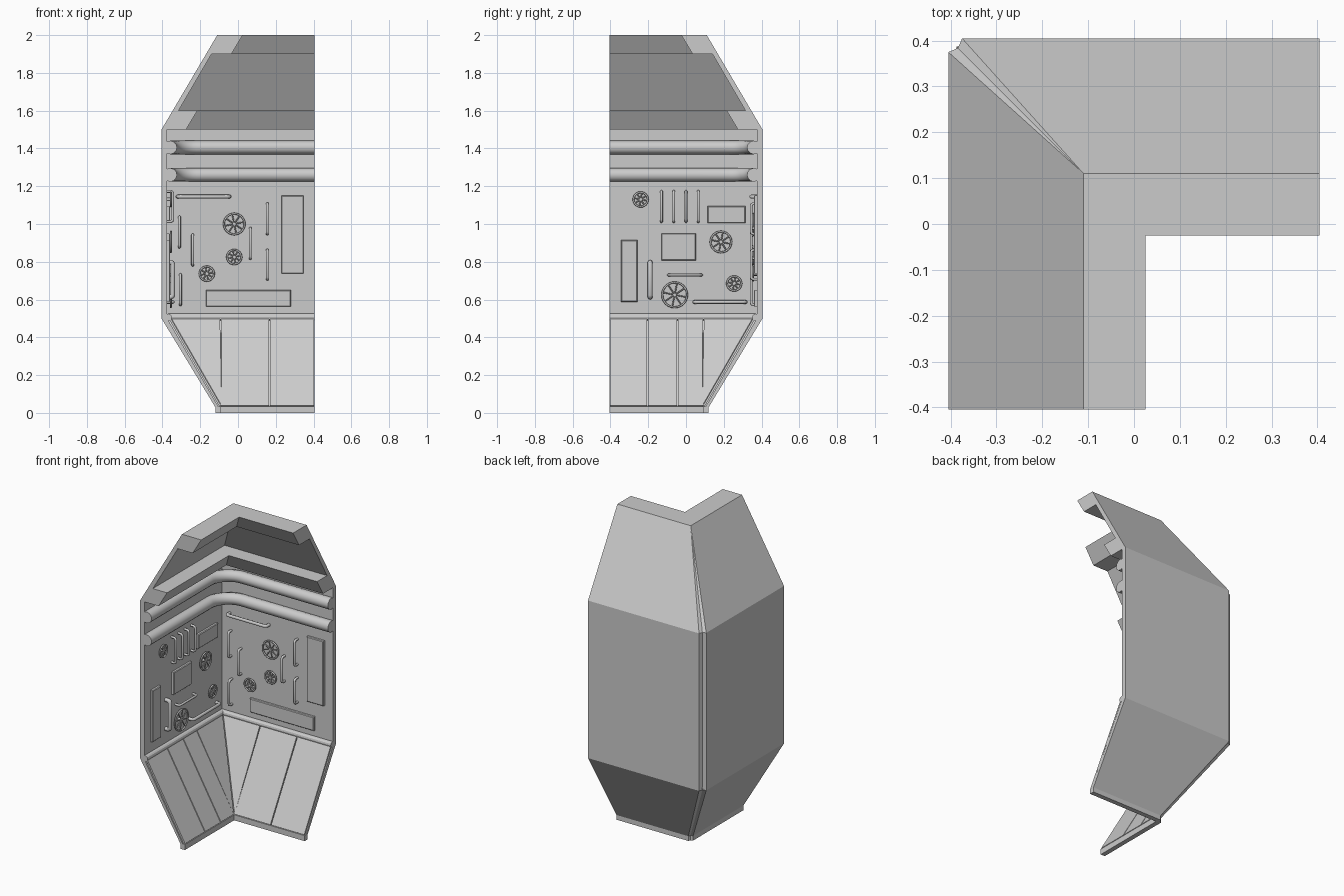
import bpy, bmesh, math
from mathutils import Vector

if "Cube" in bpy.data.objects:
    bpy.data.objects.remove(bpy.data.objects["Cube"])

W = 0.405      # half width of the corner piece
SKIN = 0.03    # wall thickness


def P(w, s, d, z):
    """Wing w (0 back, 1 left), s along the wall from the corner, d depth inward."""
    return Vector((s, W - d, z)) if w == 0 else Vector((d - W, -s, z))


def mesh_object(name, bm):
    bmesh.ops.remove_doubles(bm, verts=bm.verts, dist=1e-5)
    bmesh.ops.recalc_face_normals(bm, faces=bm.faces)
    me = bpy.data.meshes.new(name)
    bm.to_mesh(me)
    bm.free()
    ob = bpy.data.objects.new(name, me)
    bpy.context.collection.objects.link(ob)
    return ob


def loft(name, rings):
    """Skin closed rings of equal length and cap both ends."""
    bm = bmesh.new()
    vs = [[bm.verts.new(p) for p in r] for r in rings]
    n = len(vs[0])
    for a, b in zip(vs, vs[1:]):
        for i in range(n):
            j = (i + 1) % n
            bm.faces.new((a[i], a[j], b[j], b[i]))
    bm.faces.new(vs[0])
    bm.faces.new(vs[-1])
    return mesh_object(name, bm)


def tubes(name, paths, r, res=2):
    """Round tubes; each path is (points, cyclic, radius factor)."""
    cu = bpy.data.curves.new(name, 'CURVE')
    cu.dimensions = '3D'
    cu.bevel_depth = r
    cu.bevel_resolution = res
    cu.use_fill_caps = True
    for pts, cyc, k in paths:
        sp = cu.splines.new('POLY')
        sp.points.add(len(pts) - 1)
        for q, p in zip(sp.points, pts):
            q.co = (*p, 1)
            q.radius = k
        sp.use_cyclic_u = cyc
    ob = bpy.data.objects.new(name, cu)
    bpy.context.collection.objects.link(ob)


# Shell: wall, ceiling and floor profile swept round the corner, with a notched outer edge
profile = [(.285, 0), (.285, .03), (0, .5), (0, 1.5), (.295, 2), (.43, 2), (.37, 1.9),
           (.265, 1.9), (.09, 1.6), (.19, 1.6), (.13, 1.5), (SKIN, 1.5), (SKIN, .5),
           (.3, .035), (.315, .035), (.315, 0)]
notch = [.02, .02, .03, .03] + [0] * 12
pc = list(zip(profile, notch))
loft("wall_shell", [
    [P(0, W, d, z) for d, z in profile],
    [P(0, -W + d + c, d, z) for (d, z), c in pc],
    [P(0, -W + d + c * .7, d + c * .7, z) for (d, z), c in pc],
    [P(1, -W + d + c, d, z) for (d, z), c in pc],
    [P(1, W, d, z) for d, z in profile]])


# Sloped floor panels separated by thin grooves
def floor_panel(w, s0, s1, i):
    g = .003
    top, bot = (.045, .495), (.309, .036)
    rings = []
    for h in (-.004, .007):
        ring = []
        for s, (d, z), side in ((s0, top, g), (s1, top, -g), (s1, bot, -g), (s0, bot, g)):
            d2, z2 = d + h * .86, z + h * .51
            ring.append(P(w, max(s, -W + d2) + side, d2, z2))
        rings.append(ring)
    loft(f"floor_panel_{w}_{i}", rings)


for w, seams in ((0, (-W, -.092, .167, W)), (1, (-W, -.092, .045, .203, W))):
    for i, (a, b) in enumerate(zip(seams, seams[1:])):
        floor_panel(w, a, b, i)

# Skirting rail between wall and floor
ring = [(.036 + .018 * math.cos(t * math.pi / 6), .507 + .018 * math.sin(t * math.pi / 6))
        for t in range(12)]
loft("skirting_rail", [[P(0, W, d, z) for d, z in ring],
                       [P(0, -W + d, d, z) for d, z in ring],
                       [P(1, W, d, z) for d, z in ring]])

# Two large pipes bending round the corner
for n, z in enumerate((1.26, 1.405)):
    d, R = .046, .14
    c = Vector((-W + d + R, W - d - R, z))
    arc = [c + Vector((math.cos(a), math.sin(a), 0)) * R
           for a in (math.pi / 2 + k * math.pi / 20 for k in range(11))]
    tubes(f"pipe_{n}", [([P(0, W, d, z)] + arc + [P(1, W, d, z)], False, 1)], .036, 4)


# Wall fittings
def handle(name, w, s0, z0, s1, z1, r=.0075, out=.03):
    a, b = Vector((s0, z0)), Vector((s1, z1))
    u = (b - a).normalized()
    a, b = a + u * r, b - u * r
    c = .012
    prof = [(a, -.005), (a, out - c), (a + u * c * .3, out - c * .3), (a + u * c, out),
            (b - u * c, out), (b - u * c * .3, out - c * .3), (b, out - c), (b, -.005)]
    tubes(name, [([P(w, p.x, SKIN + h, p.y) for p, h in prof], False, 1)], r)


def wheel(name, w, s, z, r):
    d = SKIN + .02

    def at(a, q, dd=d):
        return P(w, s + q * math.cos(a), dd, z + q * math.sin(a))
    rim = [at(k * math.pi / 12, r - .005) for k in range(24)]
    paths = [(rim, True, 1)]
    for k in range(8):
        a = k * math.pi / 4 + .2
        paths.append(([at(a, .003), at(a, r - .005)], False, .7))
    paths.append(([P(w, s, SKIN - .005, z), P(w, s, d + .005, z)], False, 1.8))
    tubes(name, paths, .005)


def box(name, w, s0, s1, z0, z1, out=.016):
    e = .004
    rings = []
    for h, i in ((-.005, 0), (out - e, 0), (out, e)):
        rings.append([P(w, s, SKIN + h, z) for s, z in
                      ((s0 + i, z0 + i), (s1 - i, z0 + i), (s1 - i, z1 - i), (s0 + i, z1 - i))])
    loft(name, rings)


handles = [
    (0, -.31, .87, -.31, 1.045), (0, -.24, .775, -.24, .95), (0, .065, .81, .065, .985),
    (0, .155, .94, .155, 1.115), (0, .155, .7, .155, .87), (0, -.305, .565, -.305, .74),
    (0, -.33, 1.145, -.035, 1.145, .01),
    (1, .19, .6, .19, .81, .013), (1, -.09, .73, .1, .73), (1, -.325, .587, -.035, .587, .01)]
handles += [(1, s, 1.005, s, 1.18) for s in (-.065, 0, .065, .13)]
for i, h in enumerate(handles):
    handle(f"grab_handle_{i}", *h)

for i, v in enumerate([(0, -.02, 1.0, .06), (0, -.02, .825, .043), (0, -.165, .737, .043),
                       (1, .24, 1.13, .043), (1, -.185, .905, .06), (1, -.255, .685, .043),
                       (1, .06, .625, .071)]):
    wheel(f"valve_wheel_{i}", *v)

for i, b in enumerate([(0, .23, .347, .737, 1.15), (0, -.17, .28, .562, .65),
                       (1, -.315, -.115, 1.005, 1.095), (1, -.052, .13, .807, .95),
                       (1, .258, .344, .588, .915)]):
    box(f"wall_box_{i}", *b)
